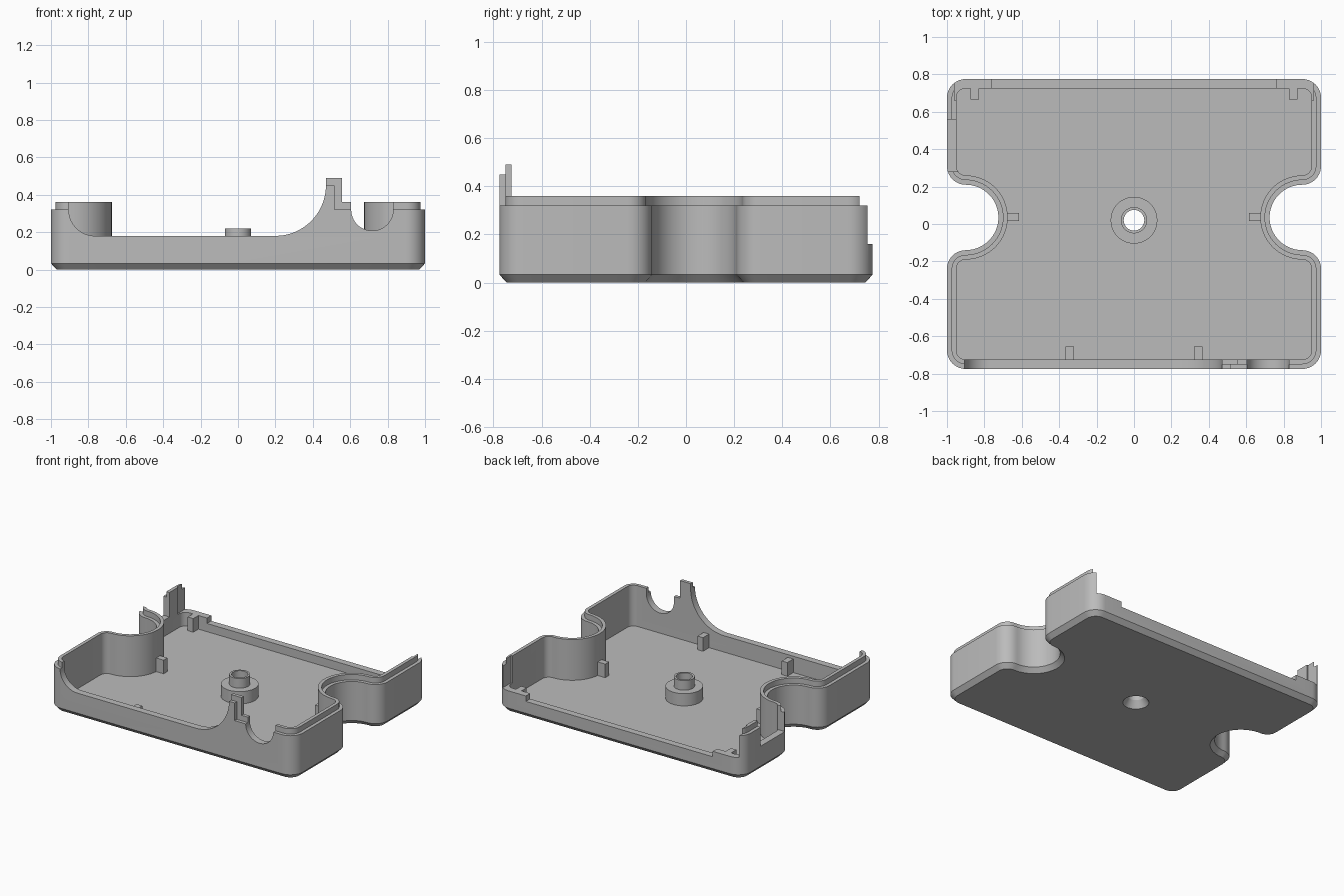
import bpy, bmesh, math

cube = bpy.data.objects.get("Cube")
if cube:
    bpy.data.objects.remove(cube, do_unlink=True)

grey = bpy.data.materials.new("plain_grey")
grey.use_nodes = True
grey.diffuse_color = (0.5, 0.5, 0.5, 1)
grey.node_tree.nodes["Principled BSDF"].inputs["Base Color"].default_value = (0.5, 0.5, 0.5, 1)

HALF_Y, CORNER, WALL, LIP = 0.775, 0.1, 0.05, 0.025
FLOOR, POST_TOP, SILL = 0.06, 0.16, 0.18
SCOOP_Y, SCOOP_R = 0.035, 0.175
BOSS_Y = 0.02


def arc(cx, cy, r, start, end, steps):
    out = []
    for i in range(steps + 1):
        a = math.radians(start + (end - start) * i / steps)
        out.append((cx + r * math.cos(a), cy + r * math.sin(a)))
    return out


def make_object(name, bm):
    bmesh.ops.recalc_face_normals(bm, faces=bm.faces[:])
    mesh = bpy.data.meshes.new(name)
    bm.to_mesh(mesh)
    bm.free()
    mesh.materials.append(grey)
    obj = bpy.data.objects.new(name, mesh)
    bpy.context.collection.objects.link(obj)
    return obj


def loft(name, rings, cap=True):
    """Skin a list of equal point rings; cap the ends or join last to first."""
    bm = bmesh.new()
    loops = [[bm.verts.new(p) for p in ring] for ring in rings]
    if not cap:
        loops.append(loops[0])
    for a, b in zip(loops, loops[1:]):
        for i in range(len(a)):
            j = (i + 1) % len(a)
            bm.faces.new((a[i], a[j], b[j], b[i]))
    if cap:
        bm.faces.new(loops[0])
        bm.faces.new(loops[-1])
    return make_object(name, bm)


def box(name, x0, x1, y0, y1, z0, z1):
    return loft(name, [[(x0, y0, z), (x1, y0, z), (x1, y1, z), (x0, y1, z)] for z in (z0, z1)])


def extrude_y(name, profile, y0, y1):
    return loft(name, [[(x, y, z) for x, z in profile] for y in (y0, y1)])


def cut(target, cutter):
    mod = target.modifiers.new("cut", "BOOLEAN")
    mod.operation, mod.solver, mod.object = "DIFFERENCE", "EXACT", cutter
    activate(target)
    bpy.ops.object.modifier_apply(modifier=mod.name)
    bpy.data.objects.remove(cutter, do_unlink=True)


def activate(obj):
    bpy.ops.object.select_all(action="DESELECT")
    obj.select_set(True)
    bpy.context.view_layer.objects.active = obj


def smooth(obj):
    activate(obj)
    bpy.ops.object.shade_smooth_by_angle(angle=math.radians(25))


def outline(d, z):
    """Rounded plan with a scoop in each side, moved inward by d."""
    cx, r = 1 - CORNER, CORNER - d
    cy, gap = HALF_Y - CORNER, SCOOP_R + CORNER
    right = arc(cx, -cy, r, -90, 0, 10)
    right += arc(cx, SCOOP_Y - gap, r, 0, 90, 10)
    right += arc(cx, SCOOP_Y, SCOOP_R + d, -90, -270, 32)[1:-1]
    right += arc(cx, SCOOP_Y + gap, r, -90, 0, 10)
    right += arc(cx, cy, r, 0, 90, 10)
    left = [(-x, y) for x, y in reversed(right)]
    return [(x, y, z) for x, y in right + left]


# Tray: chamfered base, outer wall, stepped lip, floor
tray = loft("tray", [outline(d, z) for d, z in (
    (0.03, 0), (0, 0.033), (0, 0.32), (LIP, 0.32), (LIP, 0.36), (WALL, 0.36), (WALL, FLOOR))])

# Front opening with one rounded end
opening = [(-0.905, 0.6)] + arc(-0.765, 0.32, 0.14, 180, 270, 14) + [(0.83, SILL), (0.83, 0.6)]
cut(tray, extrude_y("opening", opening, -0.9, -0.7))

# Low back wall, lower again in the middle
cut(tray, box("back_cut", -0.96, 0.96, 0.66, 0.9, POST_TOP, 0.6))
cut(tray, box("back_step_cut", -0.76, 0.76, 0.7, 0.9, 0.12, 0.6))

# Notch in the right side wall
cut(tray, box("side_notch", -1.1, -0.9, 0.28, 0.56, SILL, 0.6))

# Hole for the boss
circle = arc(0, BOSS_Y, 0.125, 0, 360, 48)[:-1]
cut(tray, loft("boss_hole", [[(x, y, z) for x, y in circle] for z in (-0.1, 0.2)]))
smooth(tray)

# Front wall crest: two layers with a large sweep, a tab and a small round notch
sweep = arc(0.2, 0.45, 0.27, -90, 0, 20)
notch = arc(0.7175, 0.32, 0.1125, 180, 360, 24) + [(0.83, SILL)]
outer = sweep + [(0.515, 0.45), (0.515, 0.32)] + notch
inner = sweep + [(0.47, 0.49), (0.555, 0.49), (0.555, 0.36), (0.605, 0.36)] + notch
smooth(extrude_y("front_crest_outer", outer, -HALF_Y, -HALF_Y + LIP))
smooth(extrude_y("front_crest_inner", inner, -HALF_Y + LIP, -HALF_Y + WALL))

# Hollow stepped boss with a countersunk hole
profile = [(0.087, 0), (0.055, 0.05), (0.055, 0.22), (0.07, 0.22),
           (0.07, 0.15), (0.125, 0.15), (0.125, 0)]
boss = loft("centre_boss", [[(x, y, z) for x, y in arc(0, BOSS_Y, r, 0, 360, 48)[:-1]]
                            for r, z in profile], cap=False)
smooth(boss)

# Small support posts, mirrored left and right
for side, s in (("left", 1), ("right", -1)):
    for part, x0, x1, y0, y1 in (
            ("front_post", 0.32, 0.365, -0.735, -0.655),
            ("scoop_post", 0.615, 0.69, 0.015, 0.06),
            ("back_post", 0.83, 0.875, 0.665, 0.735)):
        a, b = sorted((s * x0, s * x1))
        box(f"{side}_{part}", a, b, y0, y1, FLOOR - 0.01, POST_TOP)
